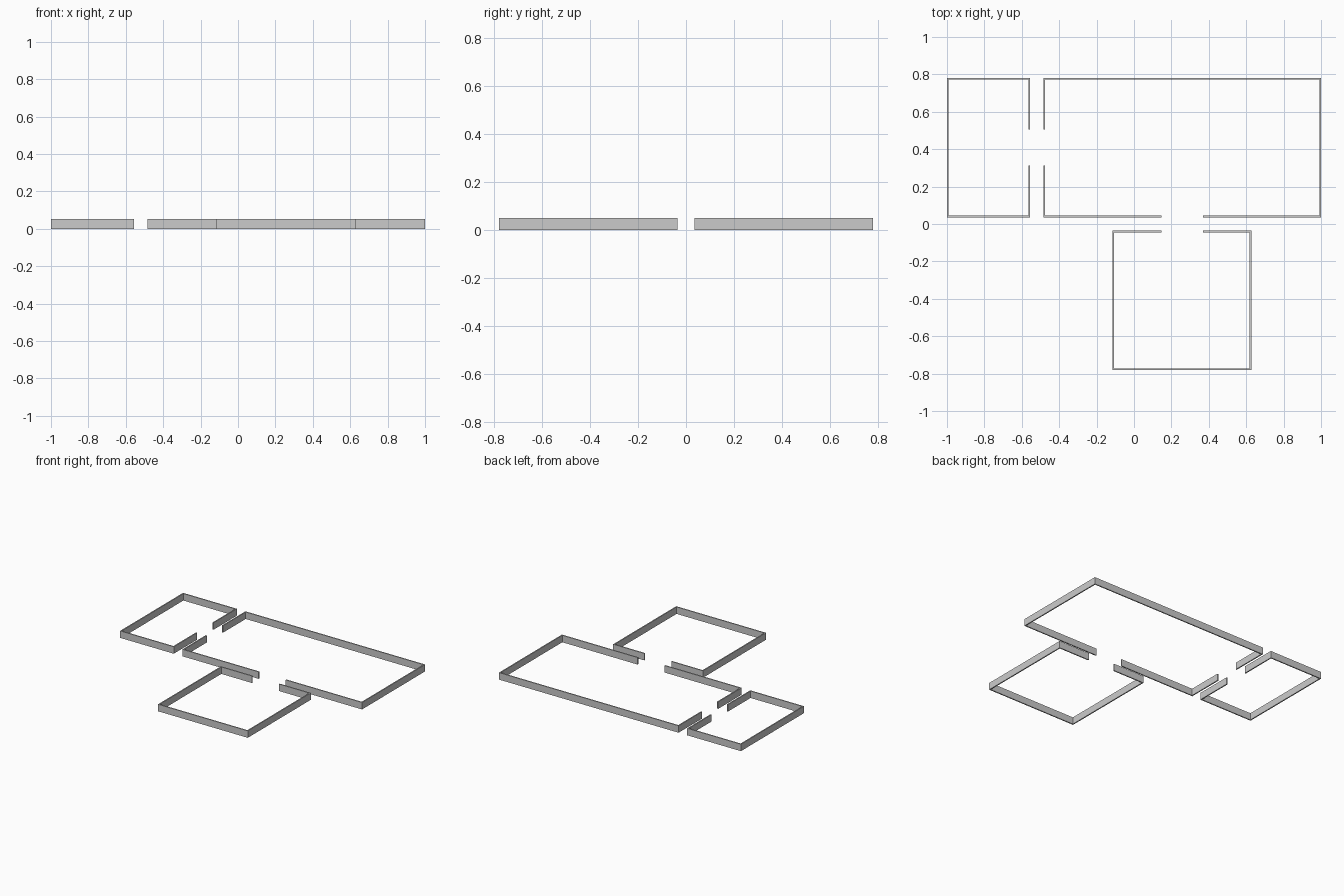
import bpy, bmesh

if "Cube" in bpy.data.objects:
    bpy.data.objects.remove(bpy.data.objects["Cube"])

H = 0.052   # wall height
T = 0.0085  # wall thickness


def wall_run(name, outer, inner):
    """Extrude one continuous wall from matching outer and inner plan outlines."""
    bm = bmesh.new()
    o = [bm.verts.new((x, y, 0)) for x, y in outer]
    i = [bm.verts.new((x, y, 0)) for x, y in inner]
    faces = [bm.faces.new((o[k], o[k + 1], i[k + 1], i[k])) for k in range(len(o) - 1)]
    ext = bmesh.ops.extrude_face_region(bm, geom=faces, use_keep_orig=True)
    top = [g for g in ext["geom"] if isinstance(g, bmesh.types.BMVert)]
    bmesh.ops.translate(bm, verts=top, vec=(0, 0, H))
    bmesh.ops.recalc_face_normals(bm, faces=bm.faces)
    me = bpy.data.meshes.new(name)
    bm.to_mesh(me)
    bm.free()
    ob = bpy.data.objects.new(name, me)
    bpy.context.collection.objects.link(ob)


def room_corners(x0, x1, y0, y1):
    """Counter-clockwise corners starting lower left."""
    return [(x0, y0), (x1, y0), (x1, y1), (x0, y1)]


def doors_on_ring(x0, x1, y0, y1, doors):
    """Walk the room outline and split it into runs at the doorways."""
    runs, cur = [], []
    c = room_corners(x0, x1, y0, y1)
    for s in range(4):
        cur.append(c[s])
        if s in doors:
            ends = doors[s]
            pts = [(e, c[s][1]) if s % 2 == 0 else (c[s][0], e) for e in ends]
            runs.append(cur + [pts[0]])
            cur = [pts[1]]
    # the outline is a loop: the last run joins the first one
    runs[0] = cur + runs[0]
    return runs


def room(name, x0, x1, y0, y1, doors):
    inset = lambda p: (min(max(p[0], x0 + T), x1 - T), min(max(p[1], y0 + T), y1 - T))
    for n, run in enumerate(doors_on_ring(x0, x1, y0, y1, doors)):
        wall_run(f"{name}_wall_{n + 1}", run, [inset(p) for p in run])


# Sides: 0 = front, 1 = right, 2 = back, 3 = left; door limits follow the walk
# Large hall with a doorway in front and one on the left
room("hall", -0.485, 1.0, 0.036, 0.78, {0: (0.146, 0.369), 3: (0.505, 0.312)})
# Narrow side room, doorway facing the hall
room("side_room", -1.0, -0.556, 0.036, 0.78, {1: (0.312, 0.505)})
# Square front room, doorway facing the hall
room("front_room", -0.115, 0.627, -0.78, -0.036, {2: (0.369, 0.146)})
